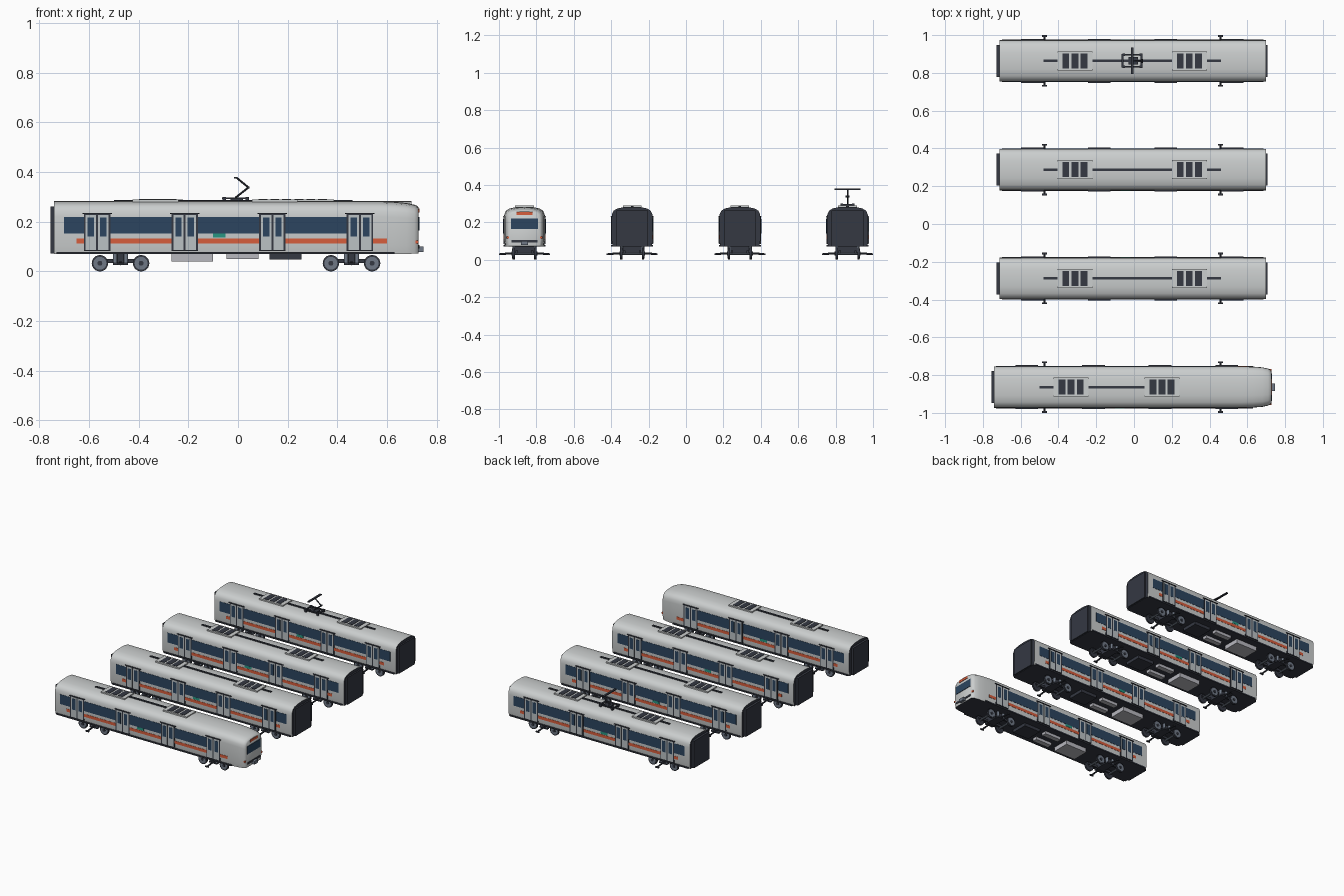
import bpy, bmesh, math
from mathutils import Vector, Matrix

if "Cube" in bpy.data.objects:
    bpy.data.objects.remove(bpy.data.objects["Cube"])


def material(name, r, g, b):
    m = bpy.data.materials.new(name)
    m.use_nodes = True
    m.diffuse_color = (r, g, b, 1)
    m.node_tree.nodes["Principled BSDF"].inputs["Base Color"].default_value = (r, g, b, 1)
    return m


SHELL = material("shell grey", .60, .62, .62)
DOOR = material("door grey", .50, .54, .56)
DARK = material("charcoal", .035, .04, .055)
GLASS = material("window blue", .025, .06, .115)
ORANGE = material("stripe orange", .68, .11, .045)
TEAL = material("sign teal", .02, .30, .22)
STEEL = material("steel", .16, .19, .24)
EQUIP = material("equipment grey", .48, .48, .52)


def finish(bm, name, mats, y, smooth=False):
    bmesh.ops.recalc_face_normals(bm, faces=bm.faces)
    me = bpy.data.meshes.new(name)
    for f in bm.faces:
        f.smooth = smooth
    bm.to_mesh(me)
    bm.free()
    if smooth:
        me.set_sharp_from_angle(angle=math.radians(35))
    for m in mats:
        me.materials.append(m)
    ob = bpy.data.objects.new(name, me)
    ob.location.y = y
    bpy.context.collection.objects.link(ob)
    return ob


def boxes(name, mat, y, items):
    """Each item is x0, x1, y0, y1, z0, z1."""
    bm = bmesh.new()
    for x0, x1, y0, y1, z0, z1 in items:
        mid = Vector((x0 + x1, y0 + y1, z0 + z1)) / 2
        size = Matrix.Diagonal((x1 - x0, y1 - y0, z1 - z0, 1))
        bmesh.ops.create_cube(bm, size=1, matrix=Matrix.Translation(mid) @ size)
    return finish(bm, name, [mat], y)


def both(items):
    """Repeat boxes on the opposite side."""
    return items + [(a, b, -d, -c, e, f) for a, b, c, d, e, f in items]


def rods(name, mat, y, items, sides=8):
    """Each item is start, end, radius."""
    bm = bmesh.new()
    for a, b, r in items:
        a, b = Vector(a), Vector(b)
        turn = (b - a).to_track_quat('Z', 'Y').to_matrix().to_4x4()
        bmesh.ops.create_cone(bm, cap_ends=True, segments=sides, radius1=r, radius2=r,
                              depth=(b - a).length,
                              matrix=Matrix.Translation((a + b) / 2) @ turn)
    return finish(bm, name, [mat], y, True)


HALF = [(.104, .07), (.11, .105), (.11, .22), (.108, .243), (.099, .262),
        (.08, .274), (.045, .281), (0, .283)]
SECTION = HALF + [(-y, z) for y, z in HALF[-2::-1]]
CAB = [(-.74, 1, 1), (.57, 1, 1), (.63, .985, .985), (.68, .95, .96),
       (.71, .89, .925), (.722, .83, .9), (.727, .76, .87)]
PLAIN = [(-.712, 1, 1), (.698, 1, 1)]


def body(y, cab):
    # Lofted shell with dark floor and coupling ends
    bm = bmesh.new()
    rings = [[bm.verts.new((x, py * w, .09 + (pz - .09) * h)) for py, pz in SECTION]
             for x, w, h in (CAB if cab else PLAIN)]
    n = len(SECTION)
    for a, b in zip(rings, rings[1:]):
        for i in range(n):
            f = bm.faces.new((a[i], a[(i + 1) % n], b[(i + 1) % n], b[i]))
            f.material_index = int(i == n - 1)
    bm.faces.new(rings[0]).material_index = 1
    bm.faces.new(rings[-1]).material_index = int(not cab)
    finish(bm, "car_body", [SHELL, DARK], y, True)


def sides(y, start, end, doors, cab):
    # Doors, window bands, stripes and signs on both flanks
    inner, outer = .1, .1125
    frames, leaves, panes, heads = [], [], [], []
    for d in doors:
        frames.append((d - .053, d + .053, inner, outer, .083, .231))
        heads.append((d - .06, d + .06, inner, .116, .231, .235))
        for c in (d - .025, d + .025):
            leaves.append((c - .021, c + .021, inner, .1135, .086, .228))
            panes.append((c - .013, c + .013, inner, .1145, .14, .217))
    boxes("door_frames", DARK, y, both(frames + heads))
    boxes("door_leaves", DOOR, y, both(leaves))
    boxes("door_windows", GLASS, y, both(panes))
    edges = [start] + [d + s for d in doors for s in (-.053, .053)] + [end]
    bays = list(zip(edges[::2], edges[1::2]))
    glazed = bays[:-1] if cab else bays
    boxes("side_windows", GLASS, y, both([(a, b, .106, .1115, .152, .22) for a, b in glazed]))
    stripe = [(max(a, start + .05), min(b, end if cab else end - .05), .106, .1115, .112, .132)
              for a, b in bays]
    boxes("side_stripes", ORANGE, y, both(stripe))
    c = doors[1] + .139
    boxes("side_signs", TEAL, y, both([(c - .026, c + .026, .106, .112, .136, .152)]))
    boxes("sills", DARK, y, both([(start - .03, end + .03, .1, .1125, .07, .079)]))


def roof(y, units, run):
    # Ventilation units joined by a cable duct
    boxes("roof_units", SHELL, y, [(c - .0925, c + .0925, -.05, .05, .274, .289) for c in units])
    slots = [(c + k - .018, c + k + .018, -.04, .04, .28, .291)
             for c in units for k in (-.048, 0, .048)]
    boxes("roof_vents", DARK, y, slots)
    boxes("roof_duct", DARK, y, [(run[0], run[1], -.007, .007, .275, .288)])


def underside(y):
    # Underfloor equipment
    boxes("equipment_boxes", EQUIP, y, [(-.267, -.1, -.06, .06, .04, .072),
                                        (-.046, .082, -.065, -.03, .05, .072),
                                        (-.046, .082, .03, .065, .05, .072)])
    boxes("dark_equipment", DARK, y, [(.127, .255, -.06, .06, .048, .072)])
    tyres, discs, hubs, axles, frame, springs, arms = [], [], [], [], [], [], []
    for c in (-.473, .457):
        for x in (c - .083, c + .083):
            axles.append(((x, -.06, .033), (x, .06, .033), .007))
            for s in (-1, 1):
                tyres.append(((x, s * .052, .033), (x, s * .064, .033), .033))
                discs.append(((x, s * .06, .033), (x, s * .0655, .033), .026))
                hubs.append(((x, s * .062, .033), (x, s * .069, .033), .01))
        frame += both([(c - .1, c + .1, .036, .048, .034, .05)])
        frame += [(c - .03, c + .03, -.05, .05, .03, .072)]
        for k in (-.022, .022):
            for s in (-1, 1):
                springs.append(((c + k, s * .056, .036), (c + k, s * .056, .07), .009))
        for s in (-1, 1):
            arms.append(((c, s * .045, .036), (c, s * .13, .03), .0055))
        frame += both([(c - .013, c + .013, .127, .1365, .025, .033),
                       (c - .03, c + .03, .045, .066, .026, .036)])
    rods("wheels", DARK, y, tyres, 24)
    rods("wheel_discs", STEEL, y, discs, 24)
    rods("wheel_hubs", DARK, y, hubs, 12)
    rods("axles", STEEL, y, axles)
    boxes("bogie_frames", DARK, y, frame)
    rods("bogie_springs", STEEL, y, springs, 12)
    rods("collector_arms", DARK, y, arms)


def cab_front(y):
    # Windscreen, destination panel, lamps, bumper and coupler
    boxes("windscreen", GLASS, y, [(.722, .73, -.073, .073, .165, .22)])
    boxes("front_panel", ORANGE, y, [(.722, .73, -.043, .043, .238, .254)])
    boxes("front_lamps", ORANGE, y, both([(.712, .727, .08, .095, .113, .125)]))
    boxes("bumper", DARK, y, [(.7, .73, -.07, .07, .092, .106)])
    boxes("coupler", STEEL, y, [(.7, .747, -.02, .02, .078, .1)])


def pantograph(y):
    # Folding current collector on a four-legged frame
    base = both([(-.065, .045, .028, .036, .291, .297)])
    base += [(x - .005, x + .005, -.036, .036, .291, .297) for x in (-.06, -.01, .04)]
    base += both([(x - .007, x + .007, .025, .038, .27, .3) for x in (-.055, .037)])
    base += [(-.03, .02, -.02, .02, .285, .295)]
    boxes("pantograph_base", DARK, y, base)
    arms = [((-.01, 0, .297), (.042, 0, .338), .004), ((-.004, 0, .376), (.042, 0, .338), .004),
            ((.042, -.01, .338), (.042, .01, .338), .005)]
    rods("pantograph_arms", DARK, y, arms)
    boxes("pantograph_head", DARK, y, [(-.017, -.003, -.07, .07, .374, .381)])


for i in range(4):
    y = -.8635 + i * .5757
    cab = i == 0
    shift = -.03 if cab else 0
    doors = [-.537 + shift + k * .3525 for k in range(4)]
    body(y, cab)
    sides(y, -.67 + shift, .6 if cab else .656, doors, cab)
    roof(y, (-.333, .148) if cab else (-.313, .293), (-.5, .06) if cab else (-.48, .46))
    underside(y)
    # Gangway plates at the coupling ends
    ends = [(-.755, -.738)] if cab else [(-.727, -.71), (.695, .708)]
    boxes("gangways", DARK, y, [(a, b, -.085, .085, .072, .262) for a, b in ends])
    if cab:
        cab_front(y)
    if i == 3:
        pantograph(y)
